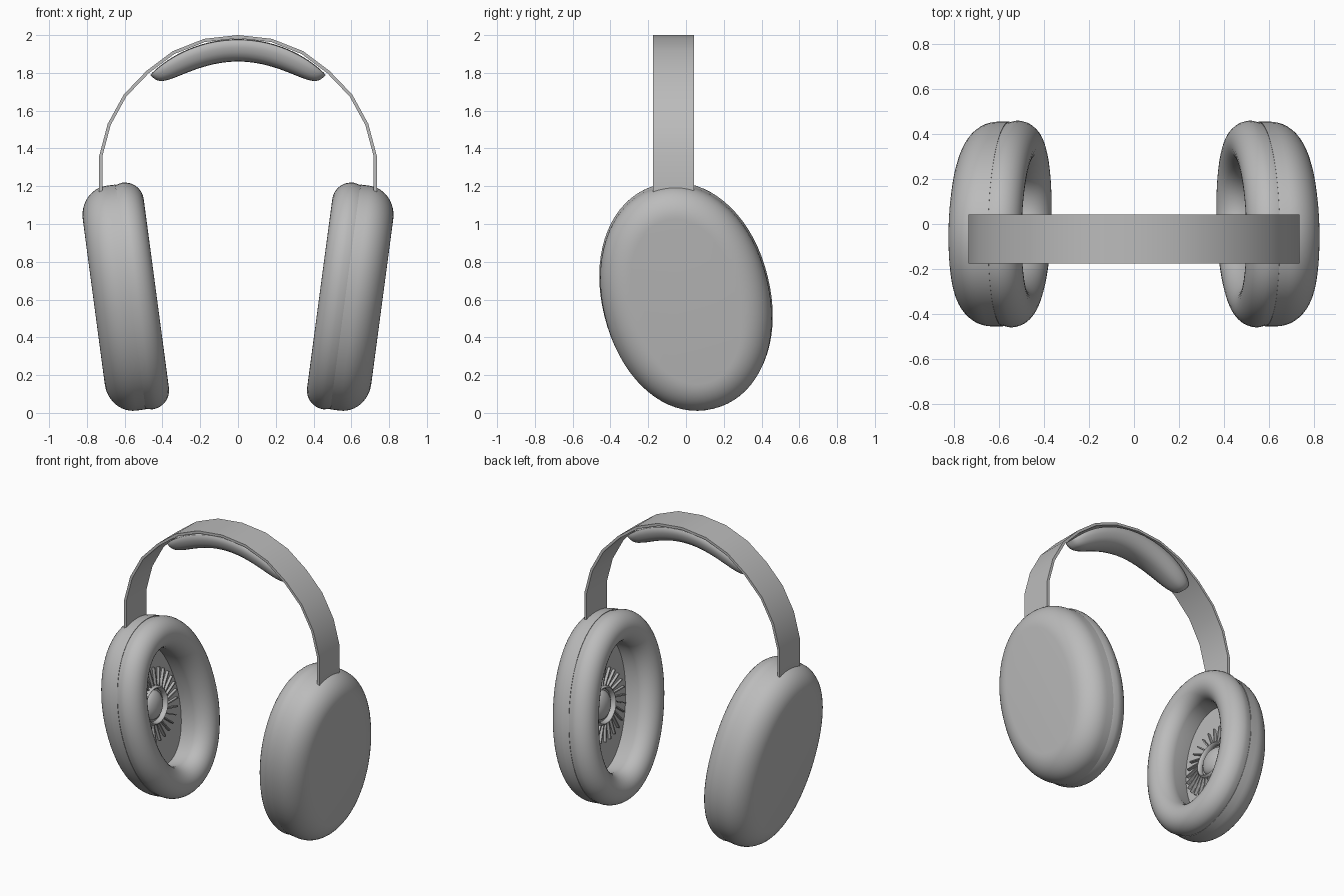
import bpy, bmesh
from math import sin, cos, pi, radians
from mathutils import Matrix, Vector

cube = bpy.data.objects.get("Cube")
if cube:
    bpy.data.objects.remove(cube)

GREY = (0.5, 0.5, 0.5, 1)
mat = bpy.data.materials.new("plain grey")
mat.use_nodes = True
mat.diffuse_color = GREY
mat.node_tree.nodes["Principled BSDF"].inputs["Base Color"].default_value = GREY


def finish(name, bm, matrix=None, angle=35):
    """Turn a bmesh into a smooth object with sharp edges kept."""
    if matrix:
        bm.transform(matrix)
    bmesh.ops.recalc_face_normals(bm, faces=bm.faces)
    mesh = bpy.data.meshes.new(name)
    bm.to_mesh(mesh)
    bm.free()
    mesh.materials.append(mat)
    mesh.shade_smooth()
    mesh.set_sharp_from_angle(angle=radians(angle))
    obj = bpy.data.objects.new(name, mesh)
    bpy.context.collection.objects.link(obj)
    return obj


def loft(bm, rings, closed=False):
    """Skin a list of point rings, then cap the ends or join them."""
    loops = [[bm.verts.new(p) for p in ring] for ring in rings]
    pairs = list(zip(loops, loops[1:]))
    if closed:
        pairs.append((loops[-1], loops[0]))
    for a, b in pairs:
        n = len(a)
        for i in range(n):
            j = (i + 1) % n
            bm.faces.new((a[i], a[j], b[j], b[i]))
    if not closed:
        bm.faces.new(loops[0])
        bm.faces.new(loops[-1])


def power(v, e):
    return abs(v) ** e * (1 if v >= 0 else -1)


# Ear cups: local x points outward, z along the long axis
LONG, SHORT, HALF = 0.612, 0.445, 0.167
SEG = 72
LEAN, TURN = radians(7.6), radians(13.8)


def oval(t, inset):
    ring = []
    for i in range(SEG):
        a = 2 * pi * i / SEG
        ring.append((t, (SHORT - inset) * power(cos(a), 0.96),
                     (LONG - inset) * power(sin(a), 0.96)))
    return ring


def arc(t, d, rt, rd, start, end, steps=8):
    """Elliptical arc of (axial position, inset) profile points."""
    out = []
    for i in range(steps + 1):
        a = radians(start + (end - start) * i / steps)
        out.append((t + rt * sin(a), d - rd * cos(a)))
    return out


def lathe(bm, profile, closed=False):
    """Circular lathe about local x from (position, radius) points."""
    rings = [[(t, r * cos(2 * pi * i / 32), r * sin(2 * pi * i / 32))
              for i in range(32)] for t, r in profile]
    loft(bm, rings, closed)


FLOOR = 0.05
for side, label in ((1, "left"), (-1, "right")):
    place = (Matrix.Diagonal((side, 1, 1, 1))
             @ Matrix.Translation((0.598, 0, 0.61))
             @ Matrix.Rotation(LEAN, 4, 'Y')
             @ Matrix.Rotation(TURN, 4, 'X'))

    # Rounded outer housing
    bm = bmesh.new()
    profile = [(FLOOR + 0.01, 0.05), (-0.03, 0.03), (-0.03, 0.005)]
    profile += arc(0.02, 0.165, HALF - 0.02, 0.16, 0, 90, 12)
    loft(bm, [oval(t, d) for t, d in profile])
    finish(label + "_cup_housing", bm, place)

    # Padded ring
    bm = bmesh.new()
    profile = [(FLOOR, 0.185), (FLOOR, 0.04), (-0.02, 0.01)]
    profile += arc(-0.065, 0.1, -(HALF - 0.065), 0.1, 0, 180, 16)
    loft(bm, [oval(t, d) for t, d in profile], closed=True)
    finish(label + "_ear_cushion", bm, place, 50)

    # Recessed speaker plate
    bm = bmesh.new()
    loft(bm, [oval(FLOOR - 0.008, 0.17), oval(FLOOR + 0.005, 0.17)])
    finish(label + "_speaker_plate", bm, place)

    # Speaker dome and the rim around it
    bm = bmesh.new()
    lathe(bm, [(FLOOR - 0.05 * sin(a), 0.095 * cos(a))
               for a in [radians(10 * k) for k in range(9)]])
    finish(label + "_speaker_dome", bm, place)
    bm = bmesh.new()
    lathe(bm, [(FLOOR - 0.015 + 0.025 * sin(k * pi / 4), 0.115 + 0.012 * cos(k * pi / 4))
               for k in range(8)], closed=True)
    finish(label + "_speaker_rim", bm, place, 60)

    # Radial speaker fins, slightly swept
    bm = bmesh.new()
    for k in range(28):
        fin = (Matrix.Rotation(2 * pi * k / 28, 4, 'X')
               @ Matrix.Translation((FLOOR - 0.015, 0, 0.18))
               @ Matrix.Rotation(radians(12), 4, 'X')
               @ Matrix.Diagonal((0.025, 0.008, 0.12, 1)))
        bmesh.ops.create_cube(bm, size=1, matrix=fin)
    finish(label + "_speaker_fins", bm, place)

# Headband: thin strip along a faceted arch
half = [(0.735, 1.17), (0.735, 1.36), (0.69, 1.53), (0.605, 1.685),
        (0.485, 1.81), (0.345, 1.915), (0.18, 1.98)]
path = [Vector(p) for p in half + [(0, 2)] + [(-x, z) for x, z in reversed(half)]]
FRONT, BACK, THICK = -0.175, 0.043, 0.017
rings = []
for i, p in enumerate(path):
    tangent = (path[min(i + 1, len(path) - 1)] - path[max(i - 1, 0)]).normalized()
    q = p + Vector((-tangent.y, tangent.x)) * -THICK
    if i in (0, len(path) - 1):
        q.y = p.y
    if (q - Vector((0, 1.3))).length > (p - Vector((0, 1.3))).length:
        q = 2 * p - q
    rings.append([(p.x, FRONT, p.y), (p.x, BACK, p.y), (q.x, BACK, q.y), (q.x, FRONT, q.y)])
bm = bmesh.new()
loft(bm, rings)
finish("headband", bm, angle=40)

# Head pad: half-round padding under the crown with rounded ends
MID = (FRONT + BACK) / 2
rings = []
STEPS = 40
for k in range(STEPS + 1):
    u = sin(pi / 2 * (2 * k / STEPS - 1)) * 0.9995
    a = radians(43.5) * u
    full = (1 - abs(u) ** 3.3) ** (1 / 3.3)
    ring = []
    for j in range(24):
        b = 2 * pi * j / 24
        low = power(sin(b), 0.8)
        r = 0.673 - full * (0.113 * low if low > 0 else 0.006 * low)
        y = MID + 0.104 * full * power(cos(b), 0.8)
        ring.append((r * sin(a), y, 1.3 + r * cos(a)))
    rings.append(ring)
bm = bmesh.new()
loft(bm, rings)
finish("head_pad", bm, angle=60)
